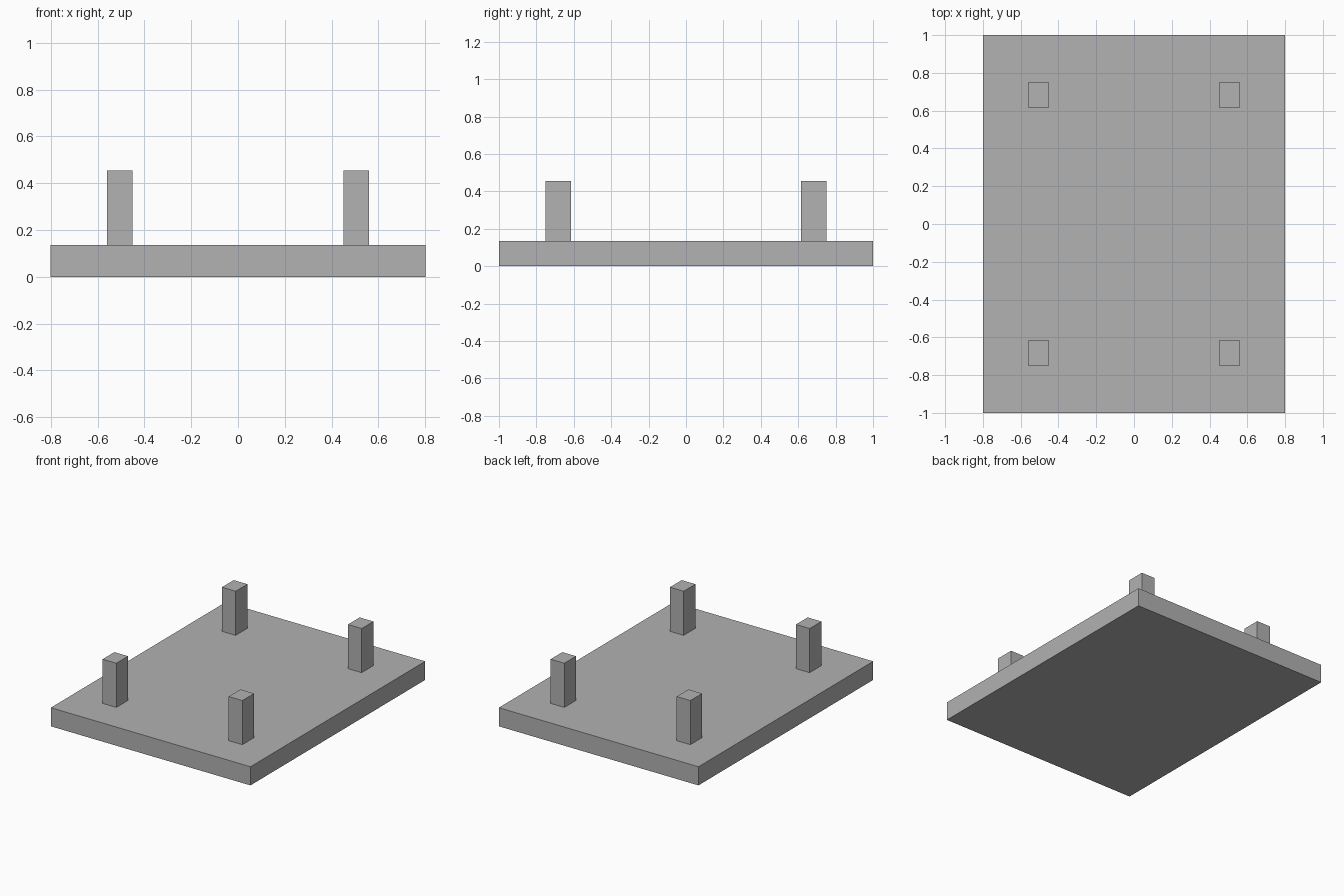
import bpy
from mathutils import Vector

cube = bpy.data.objects.get("Cube")
if cube:
    bpy.data.objects.remove(cube, do_unlink=True)

# Single plain grey
grey = bpy.data.materials.new("plain_grey")
grey.use_nodes = True
colour = (0.445, 0.445, 0.445, 1.0)
grey.diffuse_color = colour
grey.node_tree.nodes["Principled BSDF"].inputs["Base Color"].default_value = colour


def box(name, low, high):
    """Flat-faced box between two opposite corners."""
    low, high = Vector(low), Vector(high)
    bpy.ops.mesh.primitive_cube_add(size=1, location=(low + high) / 2)
    obj = bpy.context.object
    obj.name = name
    obj.scale = high - low
    bpy.ops.object.transform_apply(location=False, rotation=False, scale=True)
    obj.data.materials.append(grey)
    return obj


SLAB_TOP = 0.135
POST_TOP = 0.455

# Base slab
box("base_slab", (-0.8, -1, 0), (0.8, 1, SLAB_TOP))

# Four upright posts, one near each corner
for side, sx in (("left", 1), ("right", -1)):
    for end, sy in (("front", -1), ("back", 1)):
        x, y = 0.505 * sx, 0.683 * sy
        box(f"{end}_{side}_post",
            (x - 0.055, y - 0.067, SLAB_TOP),
            (x + 0.055, y + 0.067, POST_TOP))
